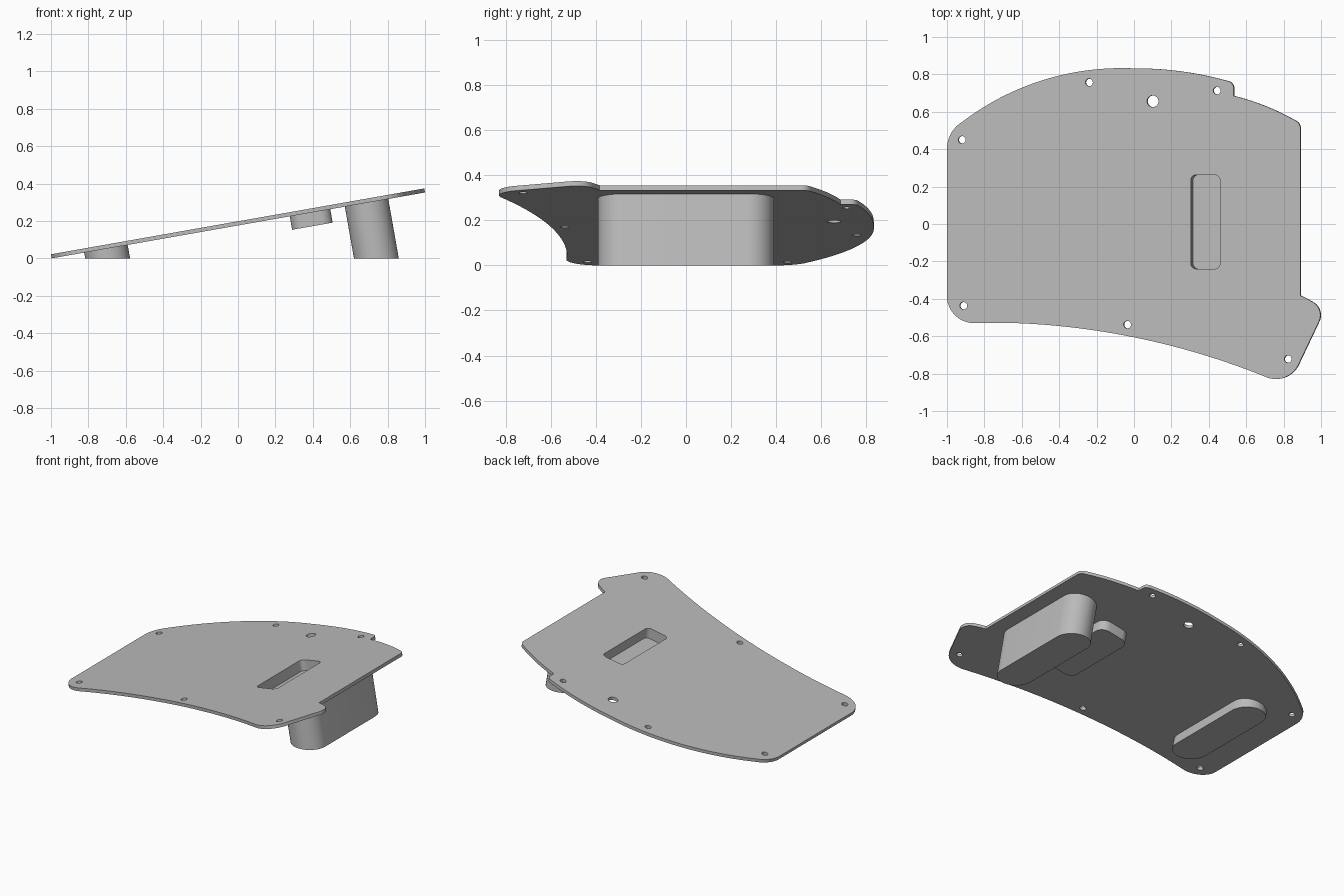
import bpy, bmesh, math
from mathutils import Matrix, Vector

cube = bpy.data.objects.get("Cube")
if cube:
    bpy.data.objects.remove(cube, do_unlink=True)

TILT = math.radians(10)
THICK = 0.022
RISE = 0.996 * math.tan(TILT)
PLACE = Matrix.Translation((0, 0, RISE)) @ Matrix.Rotation(-TILT, 4, 'Y')

grey = bpy.data.materials.new("plain grey")
grey.use_nodes = True
grey.diffuse_color = (0.5, 0.5, 0.5, 1)
grey.node_tree.nodes["Principled BSDF"].inputs["Base Color"].default_value = (0.5, 0.5, 0.5, 1)


def arc(a, m, b, steps):
    """Points on the circle through a, m, b, leaving out b."""
    a, m, b = Vector(a), Vector(m), Vector(b)
    p, q = m - a, b - a
    d = 2 * (p.x * q.y - p.y * q.x)
    c = a + Vector((q.y * p.dot(p) - p.y * q.dot(q), p.x * q.dot(q) - q.x * p.dot(p))) / d
    start, r = a - c, (a - c).length
    ang = lambda v: math.atan2(v.y, v.x)
    sweep = (ang(b - c) - ang(start)) % math.tau
    if (ang(m - c) - ang(start)) % math.tau > sweep:
        sweep -= math.tau
    return [(c.x + r * math.cos(ang(start) + sweep * i / steps),
             c.y + r * math.sin(ang(start) + sweep * i / steps)) for i in range(steps)]


def rounded(x0, x1, y0, y1, r, steps=8):
    """Rectangle with round corners."""
    pts = []
    corners = [(x1 - r, y1 - r), (x0 + r, y1 - r), (x0 + r, y0 + r), (x1 - r, y0 + r)]
    for k, (cx, cy) in enumerate(corners):
        for i in range(steps + 1):
            t = math.pi / 2 * (k + i / steps)
            pts.append((cx + r * math.cos(t), cy + r * math.sin(t)))
    return pts


def circle(x, y, r, n=24):
    return [(x + r * math.cos(math.tau * i / n), y + r * math.sin(math.tau * i / n))
            for i in range(n)]


def slab(name, loops, low, high, ground_cut=False):
    """Extrude an outline with holes along the tilted normal."""
    curve = bpy.data.curves.new(name, 'CURVE')
    curve.dimensions = '2D'
    curve.fill_mode = 'BOTH'
    curve.extrude = (high - low) / 2
    for pts in loops:
        s = curve.splines.new('POLY')
        s.points.add(len(pts) - 1)
        for p, (x, y) in zip(s.points, pts):
            p.co = (x, y, 0, 1)
        s.use_cyclic_u = True
    temp = bpy.data.objects.new(name + " outline", curve)
    bpy.context.collection.objects.link(temp)
    graph = bpy.context.evaluated_depsgraph_get()
    mesh = bpy.data.meshes.new_from_object(temp.evaluated_get(graph))
    bpy.data.objects.remove(temp, do_unlink=True)
    bpy.data.curves.remove(curve)

    bm = bmesh.new()
    bm.from_mesh(mesh)
    bmesh.ops.remove_doubles(bm, verts=bm.verts, dist=0.0002)
    bm.transform(PLACE @ Matrix.Translation((0, 0, (low + high) / 2)))
    if ground_cut:
        bmesh.ops.bisect_plane(bm, geom=bm.verts[:] + bm.edges[:] + bm.faces[:],
                               plane_co=(0, 0, 0), plane_no=(0, 0, 1), clear_inner=True)
        bmesh.ops.edgeloop_fill(bm, edges=[e for e in bm.edges if e.is_boundary])
    bmesh.ops.recalc_face_normals(bm, faces=bm.faces)
    bm.to_mesh(mesh)
    bm.free()
    mesh.name = name
    mesh.materials.clear()
    mesh.materials.append(grey)
    ob = bpy.data.objects.new(name, mesh)
    bpy.context.collection.objects.link(ob)
    bpy.ops.object.select_all(action='DESELECT')
    ob.select_set(True)
    bpy.context.view_layer.objects.active = ob
    bpy.ops.object.shade_smooth_by_angle(angle=math.radians(30))
    return ob


# Plate outline, as arcs joined by straight edges
edge = []
for a, m, b, n in [
    ((-1, .41), (-.977, .487), (-.92, .545), 8),
    ((-.92, .545), (-.5, .765), (0, .832), 20),
    ((0, .832), (.26, .815), (.5, .765), 12),
    ((.5, .765), (.526, .751), (.535, .725), 6),
    ((.535, .685), (.7, .632), (.865, .553), 8),
    ((.865, .553), (.885, .535), (.892, .51), 6),
    ((.892, -.383), (.92, -.396), (.95, -.413), 3),
    ((.95, -.413), (.992, -.455), (.994, -.515), 8),
    ((.88, -.755), (.82, -.815), (.70, -.815), 12),
    ((.70, -.815), (.1, -.627), (-.5, -.537), 24),
    ((-.5, -.537), (-.67, -.529), (-.85, -.53), 6),
    ((-.85, -.53), (-.955, -.49), (-1, -.40), 10),
]:
    edge += arc(a, m, b, n) + [b]
edge = [p for i, p in enumerate(edge) if (Vector(p) - Vector(edge[i - 1])).length > 0.001]
flat = 1 / math.cos(TILT)
lo, hi = min(p[0] for p in edge), max(p[0] for p in edge)
edge = [((-.996 + (x - lo) * 1.996 / (hi - lo)) * flat, y) for x, y in edge]

# Screw holes and one larger hole
holes = [circle((x + .004) * flat, y, r) for x, y, r in [
    (-.92, .45, .02), (-.24, .757, .02), (.443, .713, .02), (.1, .656, .031),
    (-.912, -.437, .02), (-.036, -.538, .02), (.823, -.722, .02)]]

pocket = rounded(.312, .471, -.24, .263, .03)
tray = rounded(.281, .501, -.27, .293, .06)

slab("plate", [edge, pocket] + holes, 0, THICK)

# Recessed tray under the plate
slab("tray_wall", [tray, pocket], -.05, 0)
slab("tray_floor", [tray], -.073, -.05)

# Feet, cut level with the ground
for name, u in [("tall_foot", .698), ("short_foot", -.717)]:
    slab(name, [rounded(u - .118, u + .118, -.39, .39, .117, 12)], -.5, .001, True)
